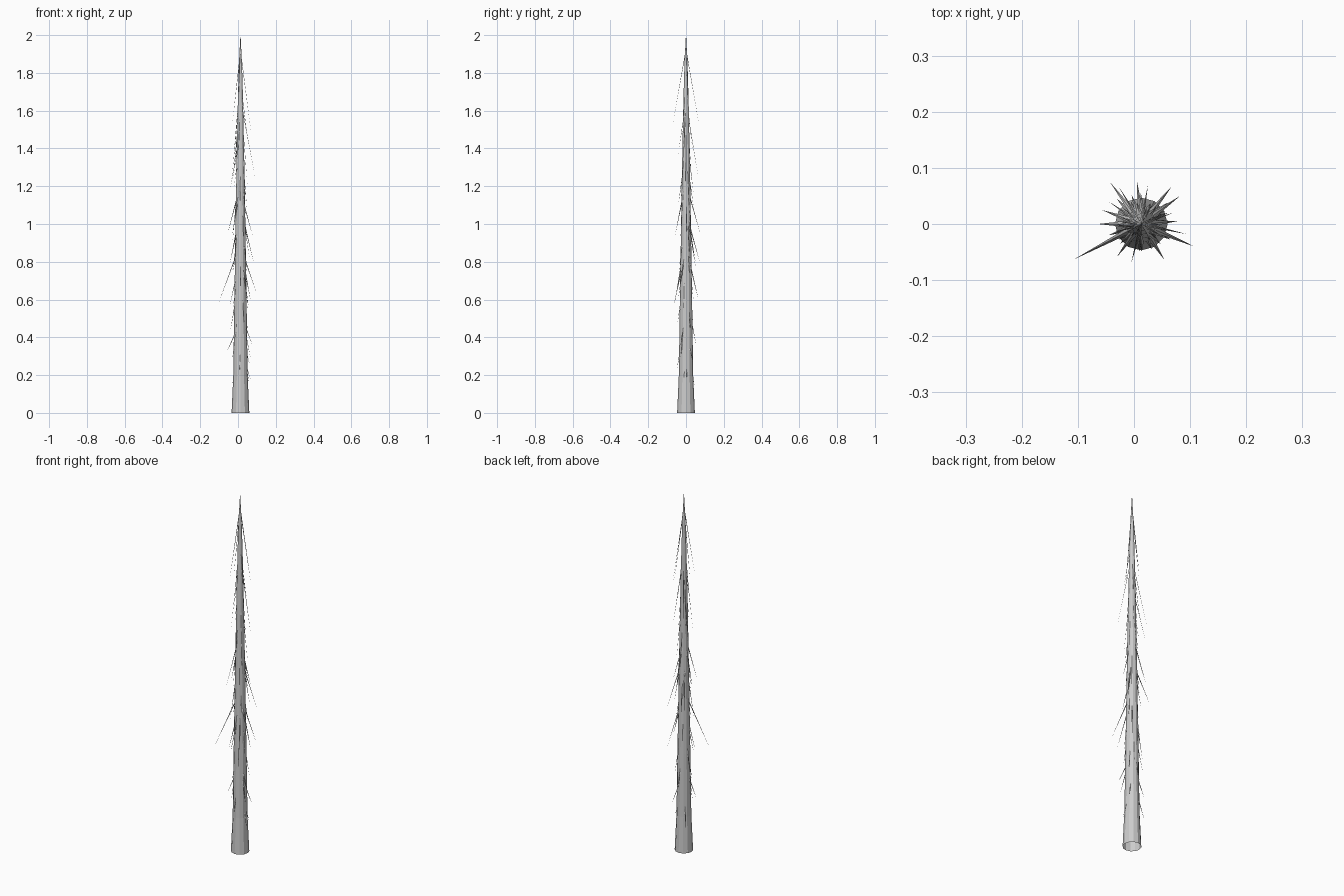
import bpy, bmesh, math, random
from mathutils import Vector

if "Cube" in bpy.data.objects:
    bpy.data.objects.remove(bpy.data.objects["Cube"])

random.seed(4)
CX = 0.013  # trunk axis is slightly off centre because of the longest twig
PROFILE = [(0.0, 0.047), (0.2, 0.038), (0.55, 0.033), (1.0, 0.026),
           (1.4, 0.019), (1.7, 0.0125), (1.85, 0.008), (2.0, 0.0005)]


def trunk_radius(z):
    for (z0, r0), (z1, r1) in zip(PROFILE, PROFILE[1:]):
        if z <= z1:
            return r0 + (r1 - r0) * (z - z0) / (z1 - z0)
    return 0.0005


def make_object(name, bm):
    bmesh.ops.recalc_face_normals(bm, faces=bm.faces)
    me = bpy.data.meshes.new(name)
    bm.to_mesh(me)
    bm.free()
    ob = bpy.data.objects.new(name, me)
    bpy.context.collection.objects.link(ob)
    return ob


# Tapered trunk, open at the bottom
bm = bmesh.new()
SIDES = 12
rings = []
for z, r in PROFILE:
    rings.append([bm.verts.new((CX + r * math.cos(2 * math.pi * i / SIDES),
                                r * math.sin(2 * math.pi * i / SIDES), z))
                  for i in range(SIDES)])
for a, b in zip(rings, rings[1:]):
    for i in range(SIDES):
        j = (i + 1) % SIDES
        bm.faces.new((a[i], a[j], b[j], b[i]))
bm.faces.new(rings[-1])
make_object("trunk", bm)


def add_twig(bm, tip, root_z):
    """Thin flattened spike drooping from the trunk to its tip."""
    tip = Vector(tip)
    out = Vector((tip.x - CX, tip.y, 0)).normalized()
    root = Vector((CX, 0, root_z)) + out * trunk_radius(root_z) * 0.8
    d = (tip - root).normalized()
    w = 0.0055 if root_z < 1.3 else 0.003
    side = d.cross(out).normalized()
    up = side.cross(d) * w * 0.45
    side *= w
    base = [bm.verts.new(root + v) for v in (side, up, -side, -up)]
    end = bm.verts.new(tip)
    for i in range(4):
        bm.faces.new((base[i], base[(i + 1) % 4], end))


bm = bmesh.new()
# Long twigs: tip x, y, z and root height
LONG = [(-0.107, -0.063, 0.57, 0.84), (0.107, -0.04, 0.61, 0.82),
        (0.094, -0.018, 1.23, 1.60), (0.082, 0.05, 0.80, 1.02),
        (0.068, 0.068, 0.59, 0.80), (-0.043, 0.075, 0.79, 1.00),
        (-0.028, 0.068, 1.23, 1.58), (-0.045, 0.04, 1.16, 1.42),
        (-0.057, 0.025, 0.94, 1.14), (-0.065, 0.0, 0.31, 0.42),
        (-0.045, -0.02, 0.56, 0.72), (-0.03, -0.058, 0.94, 1.15),
        (-0.005, -0.070, 1.53, 1.90), (0.055, -0.065, 0.57, 0.77),
        (0.08, -0.03, 0.35, 0.46), (0.077, 0.005, 0.94, 1.10),
        (0.005, 0.078, 0.94, 1.15), (0.025, 0.070, 1.52, 1.90),
        (0.07, 0.02, 1.48, 1.88), (-0.03, 0.005, 1.53, 1.86),
        (0.066, 0.005, 0.18, 0.25), (-0.035, -0.015, 1.22, 1.60)]
for x, y, z, rz in LONG:
    add_twig(bm, (x, y, z), rz)

# Short twigs spiralling round the trunk
N = 40
for i in range(N):
    rz = 0.26 + 1.45 * i / N + random.uniform(-0.02, 0.02)
    a = i * 2.4 + random.uniform(-0.3, 0.3)
    drop = (0.08 + 0.10 * rz) * random.uniform(0.7, 1.3)
    reach = trunk_radius(rz - drop) + random.uniform(0.006, 0.026)
    add_twig(bm, (CX + reach * math.cos(a), reach * math.sin(a), rz - drop), rz)
make_object("twigs", bm)
